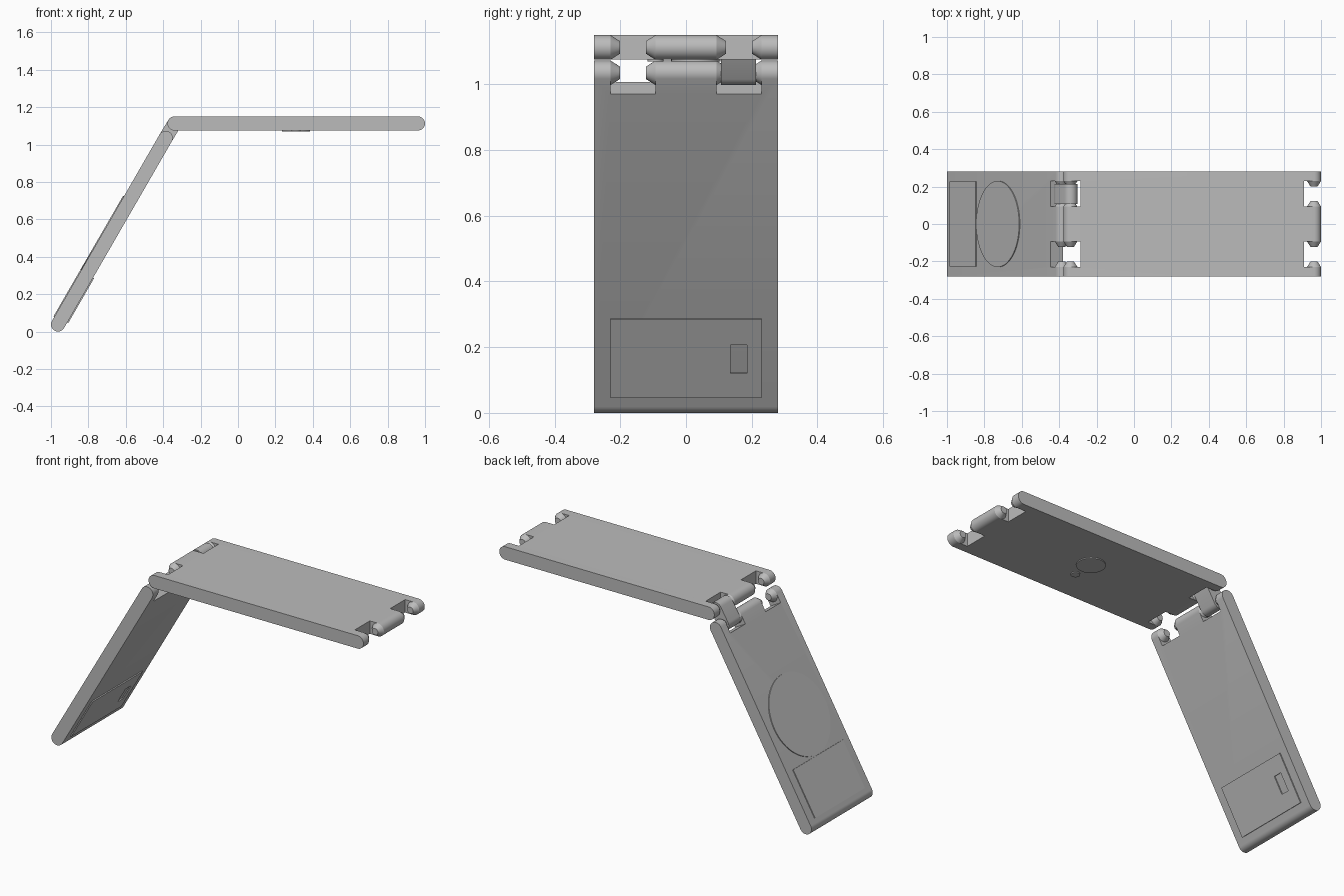
import bpy, bmesh, math
from mathutils import Matrix, Vector

if "Cube" in bpy.data.objects:
    bpy.data.objects.remove(bpy.data.objects["Cube"], do_unlink=True)

R = 0.0375           # half thickness of the panels
HALF = 0.28          # half width of the panels
POCKET = (0.093, 0.23)   # hinge pocket, inner and outer edge
FOOT = Vector((-0.9625, 0, R))
LOWER_LEN = 1.152
UPPER_START = Vector((-0.34, 0, 1.1125))
UPPER_LEN = 1.3025

grey = bpy.data.materials.new("plain_grey")
grey.use_nodes = True
grey.diffuse_color = (0.5, 0.5, 0.5, 1)
grey.node_tree.nodes["Principled BSDF"].inputs["Base Color"].default_value = (0.5, 0.5, 0.5, 1)


def finish(name, bm, frame):
    bmesh.ops.recalc_face_normals(bm, faces=bm.faces)
    mesh = bpy.data.meshes.new(name)
    bm.to_mesh(mesh)
    bm.free()
    mesh.materials.append(grey)
    obj = bpy.data.objects.new(name, mesh)
    obj.matrix_world = frame
    bpy.context.collection.objects.link(obj)
    return obj


def smooth(obj):
    bpy.ops.object.select_all(action='DESELECT')
    obj.select_set(True)
    bpy.context.view_layer.objects.active = obj
    bpy.ops.object.shade_smooth_by_angle(angle=math.radians(30))


def bar(name, length, y0, y1, frame):
    """Round-ended bar along local x, from pivot to pivot."""
    bm = bmesh.new()
    ring = []
    for centre, start in ((length, -90), (0, 90)):
        for i in range(17):
            a = math.radians(start + i * 180 / 16)
            ring.append(bm.verts.new((centre + R * math.cos(a), y0, R * math.sin(a))))
    face = bm.faces.new(ring)
    ext = bmesh.ops.extrude_face_region(bm, geom=[face])
    verts = [g for g in ext["geom"] if isinstance(g, bmesh.types.BMVert)]
    bmesh.ops.translate(bm, verts=verts, vec=(0, y1 - y0, 0))
    return finish(name, bm, frame)


def box(name, lo, hi, frame):
    lo, hi = Vector(lo), Vector(hi)
    bm = bmesh.new()
    m = Matrix.Translation((lo + hi) / 2) @ Matrix.Diagonal((*(hi - lo), 1))
    bmesh.ops.create_cube(bm, size=1, matrix=m)
    return finish(name, bm, frame)


def disc(name, x, y, radius, z0, z1, frame):
    bm = bmesh.new()
    bmesh.ops.create_cone(bm, cap_ends=True, segments=64, radius1=radius, radius2=radius,
                          depth=abs(z1 - z0), matrix=Matrix.Translation((x, y, (z0 + z1) / 2)))
    obj = finish(name, bm, frame)
    smooth(obj)
    return obj


def cut(obj, cutter):
    mod = obj.modifiers.new("cut", 'BOOLEAN')
    mod.operation, mod.solver, mod.object = 'DIFFERENCE', 'EXACT', cutter
    bpy.context.view_layer.update()
    bpy.context.view_layer.objects.active = obj
    bpy.ops.object.modifier_apply(modifier=mod.name)
    bpy.data.objects.remove(cutter, do_unlink=True)


def hinge_end(panel, pivot, outward, frame):
    """Cut two pockets at a panel end and add the tapered hinge knuckles."""
    for side in (-1, 1):
        xs = sorted((pivot - outward * 0.053, pivot + outward * 0.1))
        ys = sorted((side * POCKET[0], side * POCKET[1]))
        cut(panel, box("cutter", (xs[0], ys[0], -0.1), (xs[1], ys[1], 0.1), frame))
        for label, base, way in (("inner", POCKET[0], side), ("outer", POCKET[1], -side)):
            bm = bmesh.new()
            m = (Matrix.Translation((pivot, side * base + way * 0.0145, 0))
                 @ Matrix.Rotation(-way * math.pi / 2, 4, 'X'))
            bmesh.ops.create_cone(bm, cap_ends=True, segments=32, radius1=R, radius2=0.019,
                                  depth=0.029, matrix=m)
            smooth(finish(panel.name + "_" + label + "_knuckle", bm, frame))


# Frames: the lower panel leans at 60 degrees, the upper lies flat
lower = Matrix.Translation(FOOT) @ Matrix.Rotation(math.radians(-60), 4, 'Y')
upper = Matrix.Translation(UPPER_START)

# Panels
lower_panel = bar("lower_panel", LOWER_LEN, -HALF, HALF, lower)
hinge_end(lower_panel, LOWER_LEN, 1, lower)
smooth(lower_panel)
upper_panel = bar("upper_panel", UPPER_LEN, -HALF, HALF, upper)
hinge_end(upper_panel, 0, -1, upper)
hinge_end(upper_panel, UPPER_LEN, 1, upper)
smooth(upper_panel)

# Link joining the two hinge pivots
pivot = lower @ Vector((LOWER_LEN, 0, 0))
span = UPPER_START - pivot
link_frame = Matrix.Translation(pivot) @ Matrix.Rotation(-math.atan2(span.z, span.x), 4, 'Y')
smooth(bar("hinge_link", span.length, 0.107, 0.213, link_frame))

# Outer face of the lower panel: display plate and dial
box("display_plate", (0.025, -0.228, R - 0.003), (0.305, 0.228, R + 0.005), lower)
disc("round_dial", 0.54, 0, 0.23, R - 0.003, R + 0.005, lower)

# Inner face of the lower panel: cover with a latch recess
cover = box("cover_plate", (0.034, -0.23, -R - 0.006), (0.31, 0.23, -R + 0.003), lower)
cut(cover, box("cutter", (0.12, 0.135, -0.06), (0.22, 0.185, -0.03), lower))

# Underside of the upper panel: two round pads
disc("large_pad", 0.31 - UPPER_START.x, 0.03, 0.075, -R - 0.006, -R + 0.003, upper)
disc("small_pad", 0.31 - UPPER_START.x, -0.0925, 0.024, -R - 0.006, -R + 0.003, upper)
